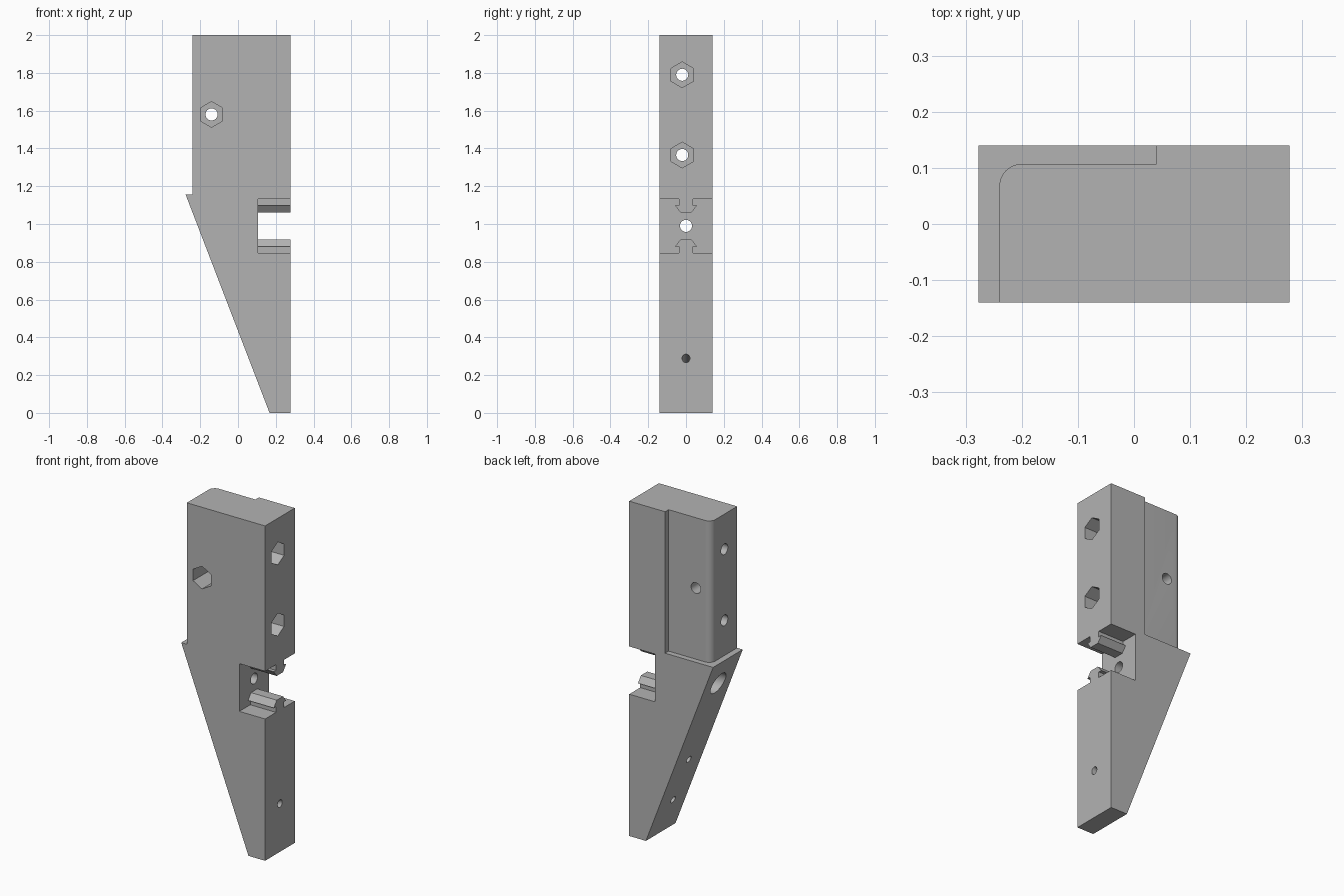
import bpy, bmesh, math
from mathutils import Vector

cube = bpy.data.objects.get("Cube")
if cube:
    bpy.data.objects.remove(cube, do_unlink=True)

grey = bpy.data.materials.new("plain grey")
grey.use_nodes = True
colour = (0.45, 0.45, 0.45, 1)
grey.diffuse_color = colour
grey.node_tree.nodes["Principled BSDF"].inputs["Base Color"].default_value = colour

HALF_X, HALF_Y, LEDGE_Z = 0.277, 0.14, 1.155


def prism(name, outline, offset, extrude):
    """Extrude a closed 3D outline along a vector, starting at an offset."""
    bm = bmesh.new()
    face = bm.faces.new([bm.verts.new(Vector(p) + Vector(offset)) for p in outline])
    ext = bmesh.ops.extrude_face_region(bm, geom=[face])
    moved = [g for g in ext["geom"] if isinstance(g, bmesh.types.BMVert)]
    bmesh.ops.translate(bm, verts=moved, vec=Vector(extrude))
    bmesh.ops.recalc_face_normals(bm, faces=bm.faces)
    mesh = bpy.data.meshes.new(name)
    bm.to_mesh(mesh)
    bm.free()
    mesh.materials.append(grey)
    obj = bpy.data.objects.new(name, mesh)
    bpy.context.collection.objects.link(obj)
    return obj


def bore(name, start, direction, depth, radius, sides=32, overlap=0.05):
    """Cylinder or hexagon running from just outside a face into the body."""
    d = Vector(direction).normalized()
    side = d.cross(Vector((0, 0, 1))).normalized()
    up = side.cross(d)
    ring = []
    for i in range(sides):
        a = math.tau * i / sides
        ring.append(up * radius * math.cos(a) + side * radius * math.sin(a))
    return prism(name, ring, Vector(start) - d * overlap, d * (depth + overlap))


def combine(target, tool, operation="DIFFERENCE"):
    mod = target.modifiers.new(tool.name, "BOOLEAN")
    mod.operation, mod.solver, mod.object = operation, "EXACT", tool
    bpy.context.view_layer.objects.active = target
    bpy.ops.object.modifier_apply(modifier=mod.name)
    bpy.data.objects.remove(tool, do_unlink=True)


# Body: tapered leg with a ledge under the upper block
side_outline = [(0.167, 0, 0), (HALF_X, 0, 0), (HALF_X, 0, 2), (-0.24, 0, 2),
                (-0.24, 0, LEDGE_Z), (-HALF_X, 0, LEDGE_Z)]
body = prism("bracket_body", side_outline, (0, -HALF_Y, 0), (0, 2 * HALF_Y, 0))

# Rear step of the upper block with its rounded corner
r, step_y, edge_x = 0.04, 0.107, -0.24
step = [(0.04, 0.2, 0), (0.04, step_y, 0)]
for i in range(13):
    a = math.pi / 2 * (1 + i / 12)
    step.append((edge_x + r + r * math.cos(a), step_y - r + r * math.sin(a), 0))
step += [(-0.4, step_y - r, 0), (-0.4, 0.2, 0)]
combine(body, prism("step_cutter", step, (0, 0, LEDGE_Z), (0, 0, 1)))

# Notch, leaving a dovetail-headed rail on its floor and ceiling
rail = [(0.037, 0), (0.037, 0.034), (0.058, 0.034), (0.03, 0.07)]
rail += [(-y, h) for y, h in reversed(rail)]
low, high, notch_x = 0.847, 1.132, 0.107
notch = [(0, -0.3, low)] + [(0, -y, low + h) for y, h in rail] + [(0, 0.3, low), (0, 0.3, high)]
notch += [(0, y, high - h) for y, h in rail] + [(0, -0.3, high)]
combine(body, prism("notch_cutter", notch, (notch_x, 0, 0), (0.4, 0, 0)))

# Bolt holes with hexagonal nut pockets
bolts = [((HALF_X, -0.02, 1.79), (-1, 0, 0), 0.2),
         ((HALF_X, -0.02, 1.365), (-1, 0, 0), 0.2),
         ((-0.14, -HALF_Y, 1.58), (0, 1, 0), 0.15)]
for start, direction, depth in bolts:
    combine(body, bore("nut_pocket", start, direction, depth, 0.068, 6))
    combine(body, bore("bolt_hole", start, direction, 0.7, 0.032))

# Notch bolt hole, counterbored from the slope
combine(body, bore("notch_hole", (-0.3, 0, 0.99), (1, 0, 0), 0.45, 0.032))
combine(body, bore("counterbore", (-0.3, 0, 0.99), (1, 0, 0), 0.3, 0.065))

# Two small holes square to the slope; only the lower one goes through
slope = Vector((2 * HALF_X - 0.11, 0, -LEDGE_Z))
inward = Vector((-slope.z, 0, slope.x))
for z, depth in ((0.483, 0.2), (0.215, 0.4)):
    x = 0.167 - z * slope.x / LEDGE_Z
    combine(body, bore("slope_hole", (x, 0, z), inward, depth, 0.021))

# Smooth the bores and rounded corner while keeping edges crisp
bpy.ops.object.select_all(action="DESELECT")
body.select_set(True)
bpy.context.view_layer.objects.active = body
bpy.ops.object.shade_smooth_by_angle(angle=math.radians(30))
